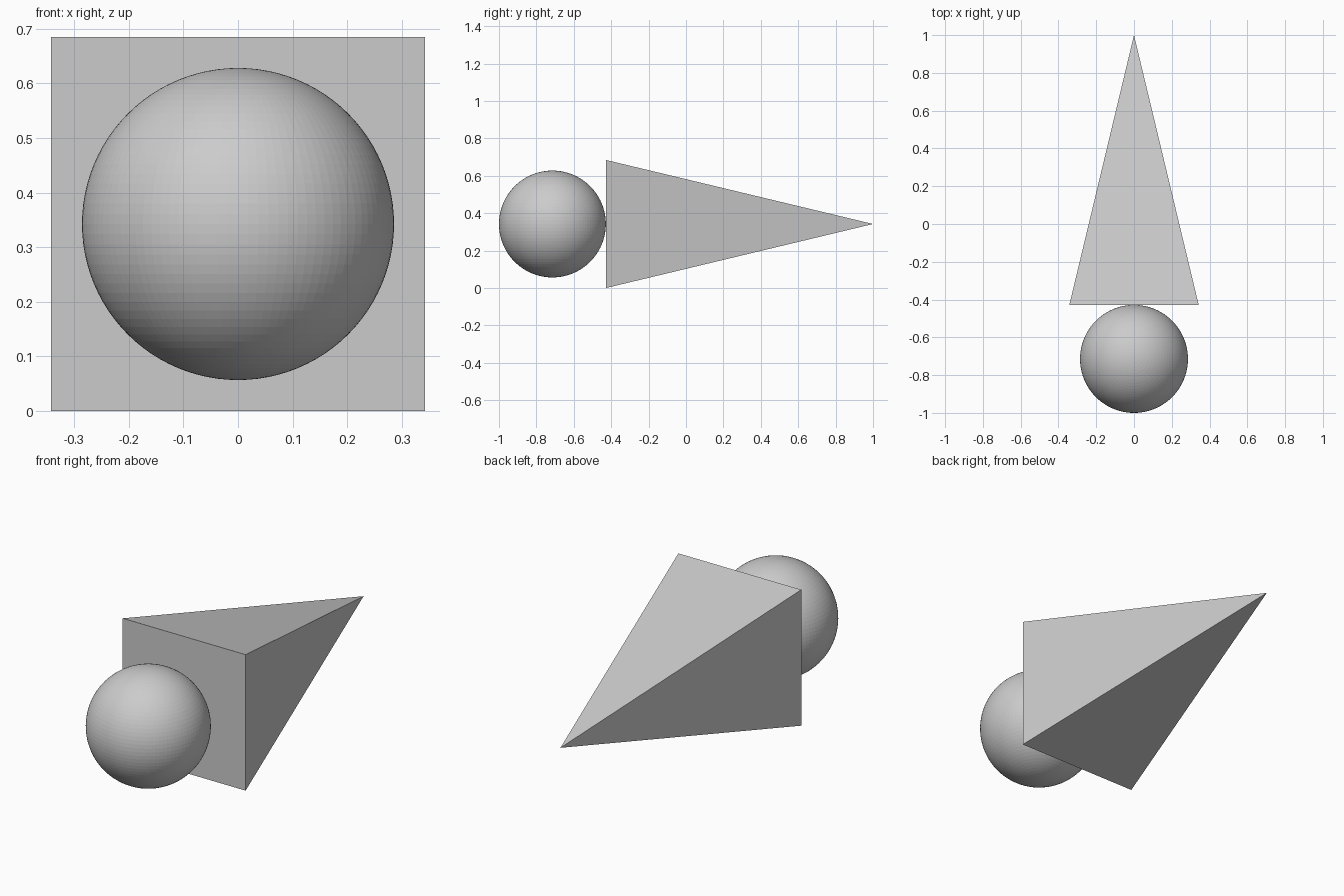
import bpy
from math import pi, sqrt

if "Cube" in bpy.data.objects:
    bpy.data.objects.remove(bpy.data.objects["Cube"])

R = 2 / 7            # sphere radius
HALF = 0.3425        # half the side of the square base
BASE_Y = -1 + 2 * R  # base plane, touching the sphere
LENGTH = 1 - BASE_Y

# Finely faceted ball in front
bpy.ops.mesh.primitive_uv_sphere_add(segments=96, ring_count=48, radius=R,
                                     location=(0, -1 + R, HALF))
bpy.context.object.name = "ball"

# Square pyramid lying on its side, tip pointing to the back
bpy.ops.mesh.primitive_cone_add(vertices=4, radius1=HALF * sqrt(2), radius2=0, depth=LENGTH)
spike = bpy.context.object
spike.name = "pyramid"
spike.rotation_euler = (0, 0, pi / 4)
bpy.ops.object.transform_apply(location=False, rotation=True, scale=False)
spike.rotation_euler = (-pi / 2, 0, 0)
spike.location = (0, BASE_Y + LENGTH / 2, HALF)
